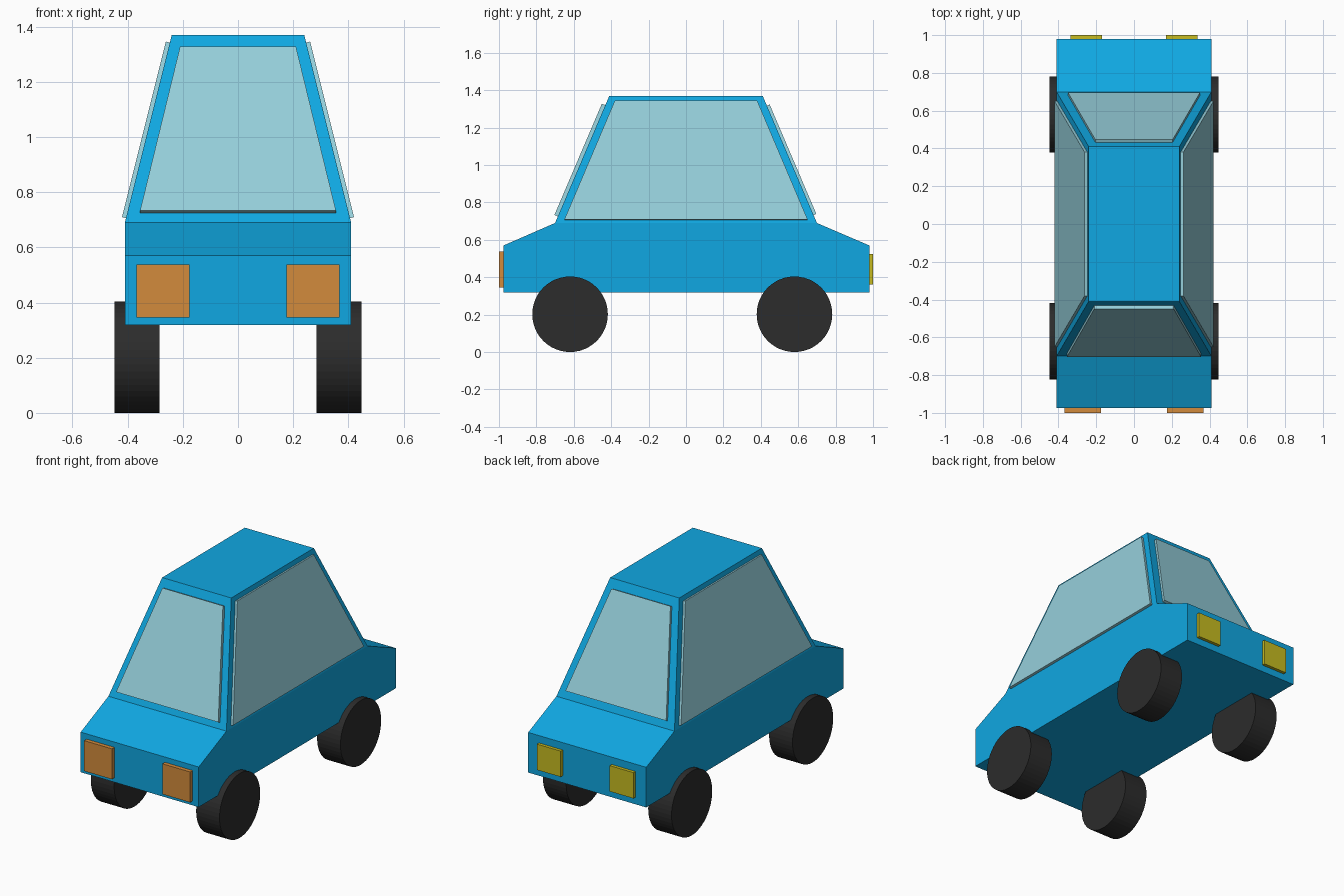
import bpy, bmesh
from math import pi
from mathutils import Vector

if "Cube" in bpy.data.objects:
    bpy.data.objects.remove(bpy.data.objects["Cube"])


def material(name, color):
    m = bpy.data.materials.new(name)
    m.diffuse_color = (*color, 1)
    m.use_nodes = True
    m.node_tree.nodes["Principled BSDF"].inputs["Base Color"].default_value = m.diffuse_color
    return m


BLUE = material("blue_paint", (0.005, 0.39, 0.76))
GLASS = material("pale_glass", (0.30, 0.62, 0.70))
RUBBER = material("black_rubber", (0.025, 0.025, 0.025))
ORANGE = material("orange_lens", (0.65, 0.26, 0.045))
YELLOW = material("yellow_lens", (0.57, 0.50, 0.015))


def finish(name, bm, mat):
    bmesh.ops.recalc_face_normals(bm, faces=bm.faces)
    me = bpy.data.meshes.new(name)
    bm.to_mesh(me)
    bm.free()
    ob = bpy.data.objects.new(name, me)
    me.materials.append(mat)
    bpy.context.collection.objects.link(ob)
    return ob


def slab(name, corners, offset, mat):
    """Solid made by sweeping a flat outline along an offset vector."""
    bm = bmesh.new()
    face = bm.faces.new([bm.verts.new(c) for c in corners])
    back = bmesh.ops.extrude_face_region(bm, geom=[face], use_keep_orig=True)
    bmesh.ops.translate(bm, vec=offset,
                        verts=[v for v in back["geom"] if isinstance(v, bmesh.types.BMVert)])
    return finish(name, bm, mat)


# Body: lower side profile swept across the car, then the cabin tapers to the roof
W, ROOF_W, BELT, ROOF = 0.41, 0.24, 0.69, 1.37
profile = [(-0.975, 0.318), (0.98, 0.318), (0.98, 0.57), (0.70, BELT), (-0.70, BELT), (-0.975, 0.57)]
body = slab("car_body", [(-W, y, z) for y, z in profile], (2 * W, 0, 0), BLUE)
bm = bmesh.new()
bm.from_mesh(body.data)
deck = max(bm.faces, key=lambda f: f.calc_center_median().z)
roof = bmesh.ops.extrude_discrete_faces(bm, faces=[deck])["faces"][0]
for v in roof.verts:
    v.co = (v.co.x * ROOF_W / W, v.co.y * 0.41 / 0.70, ROOF)
bmesh.ops.remove_doubles(bm, verts=bm.verts, dist=1e-5)
bm.to_mesh(body.data)
bm.free()


# Windows: thin panes lying on the sloping cabin walls
def cabin_y(z):
    return 0.70 + (0.41 - 0.70) * (z - BELT) / (ROOF - BELT)


def cabin_x(z):
    return W + (ROOF_W - W) * (z - BELT) / (ROOF - BELT)


for name, s, low, high, thick in (("windshield", -1, (0.355, 0.725), (0.21, 1.32), 0.02),
                                  ("rear_window", 1, (0.35, 0.732), (0.205, 1.317), 0.016)):
    (xl, zl), (xh, zh) = low, high
    quad = [(-xl, s * cabin_y(zl), zl), (xl, s * cabin_y(zl), zl),
            (xh, s * cabin_y(zh), zh), (-xh, s * cabin_y(zh), zh)]
    slab(name, quad, Vector((0, s * 0.68, 0.29)).normalized() * thick, GLASS)

for name, s in (("left_window", -1), ("right_window", 1)):
    zl, zh = 0.706, 1.342
    quad = [(s * cabin_x(zl), -0.65, zl), (s * cabin_x(zl), 0.65, zl),
            (s * cabin_x(zh), 0.38, zh), (s * cabin_x(zh), -0.38, zh)]
    slab(name, quad, Vector((s * 0.68, 0, 0.17)).normalized() * 0.015, GLASS)

# Lights and wheels, repeated on both sides
for side, s in (("left", -1), ("right", 1)):
    for name, x0, x1, z0, z1, y, depth, mat in (
            ("headlight", 0.175, 0.368, 0.346, 0.537, -0.975, -0.025, ORANGE),
            ("tail_light", 0.17, 0.335, 0.362, 0.524, 0.98, 0.02, YELLOW)):
        slab(f"{side}_{name}", [(s * x0, y, z0), (s * x1, y, z0), (s * x1, y, z1), (s * x0, y, z1)],
             (0, depth, 0), mat)
    for end, y in (("front", -0.62), ("rear", 0.58)):
        bpy.ops.mesh.primitive_cylinder_add(vertices=48, radius=0.202, depth=0.162,
                                            location=(s * 0.366, y, 0.202), rotation=(0, pi / 2, 0))
        wheel = bpy.context.object
        wheel.name = f"{side}_{end}_wheel"
        wheel.data.materials.append(RUBBER)
